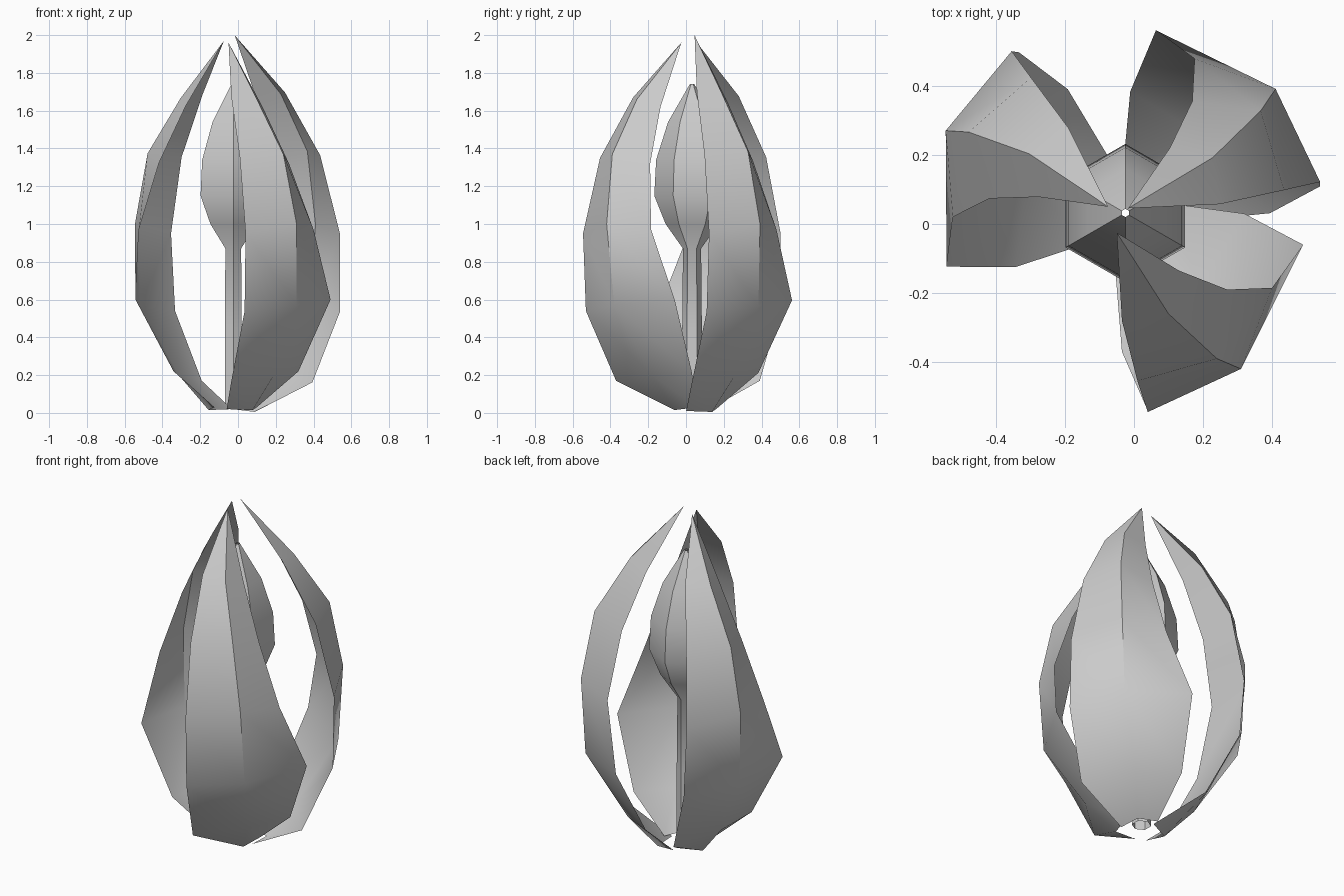
import bpy
from math import radians, cos, sin, pi
from mathutils import Vector, Matrix

if "Cube" in bpy.data.objects:
    bpy.data.objects.remove(bpy.data.objects["Cube"])


def make(name, verts, faces):
    me = bpy.data.meshes.new(name)
    me.from_pydata(verts, [], faces)
    me.update()
    ob = bpy.data.objects.new(name, me)
    bpy.context.collection.objects.link(ob)
    bpy.ops.object.select_all(action='DESELECT')
    ob.select_set(True)
    bpy.context.view_layer.objects.active = ob
    bpy.ops.object.shade_smooth_by_angle(angle=radians(35))
    return ob


# Petal: a cupped sheet, rows of (left edge, middle, right edge) below one tip
TIP = (-.05, -.025, 1.96)
ROWS = [
    ((-.035, -.28, 1.67), (.10, -.26, 1.66), (.13, -.135, 1.62)),
    ((.01, -.455, 1.35), (.24, -.39, 1.37), (.27, -.19, 1.32)),
    ((.04, -.545, .95), (.31, -.42, 1.0), (.40, -.185, .97)),
    ((.035, -.53, .54), (.31, -.38, .57), (.49, -.06, .60)),
    ((-.035, -.37, .17), (.19, -.18, .20), (.32, .03, .22)),
    ((-.06, -.06, .02), (.077, -.06, .015), (.10, .06, .03)),
]


def petal(name, turn, shift, lean, stretch):
    rot = Matrix.Rotation(radians(turn), 3, 'Z')
    verts = []
    for p in [TIP] + [v for row in ROWS for v in row]:
        q = rot @ Vector(p)
        h = p[2] - 1
        verts.append((q.x + shift[0] + lean[0] * h,
                      q.y + shift[1] + lean[1] * h,
                      p[2] + (stretch * h if h > 0 else 0.01 * h * (stretch > 0.02))))
    faces = [(0, 1, 2), (0, 2, 3)]
    for r in range(len(ROWS) - 1):
        for c in range(2):
            a = 1 + r * 3 + c
            faces.append((a, a + 3, a + 4, a + 1))
    make(name, verts, faces)


petal("front_petal", 0, (0, 0), (0, 0), 0)
petal("right_petal", 90.5, (-.007, .078), (-.037, .018), .04)
petal("left_petal", 205.5, (-.085, .025), (-.025, -.02), .01)

# Pistil: six-sided turned stem and bulb
PROFILE = [(.052, .05), (.052, .45), (.048, .87), (.14, 1.0), (.2, 1.15),
           (.19, 1.34), (.127, 1.54), (.012, 1.74)]
N = 6
verts, faces = [], []
for r, z in PROFILE:
    for k in range(N):
        a = pi / 2 + 2 * pi * k / N
        verts.append((-.025 + r * cos(a), .032 + r * sin(a), z))
for i in range(len(PROFILE) - 1):
    for k in range(N):
        k2 = (k + 1) % N
        faces.append((i * N + k, i * N + k2, (i + 1) * N + k2, (i + 1) * N + k))
pistil = make("pistil", verts, faces)
pistil.data.shade_smooth()
